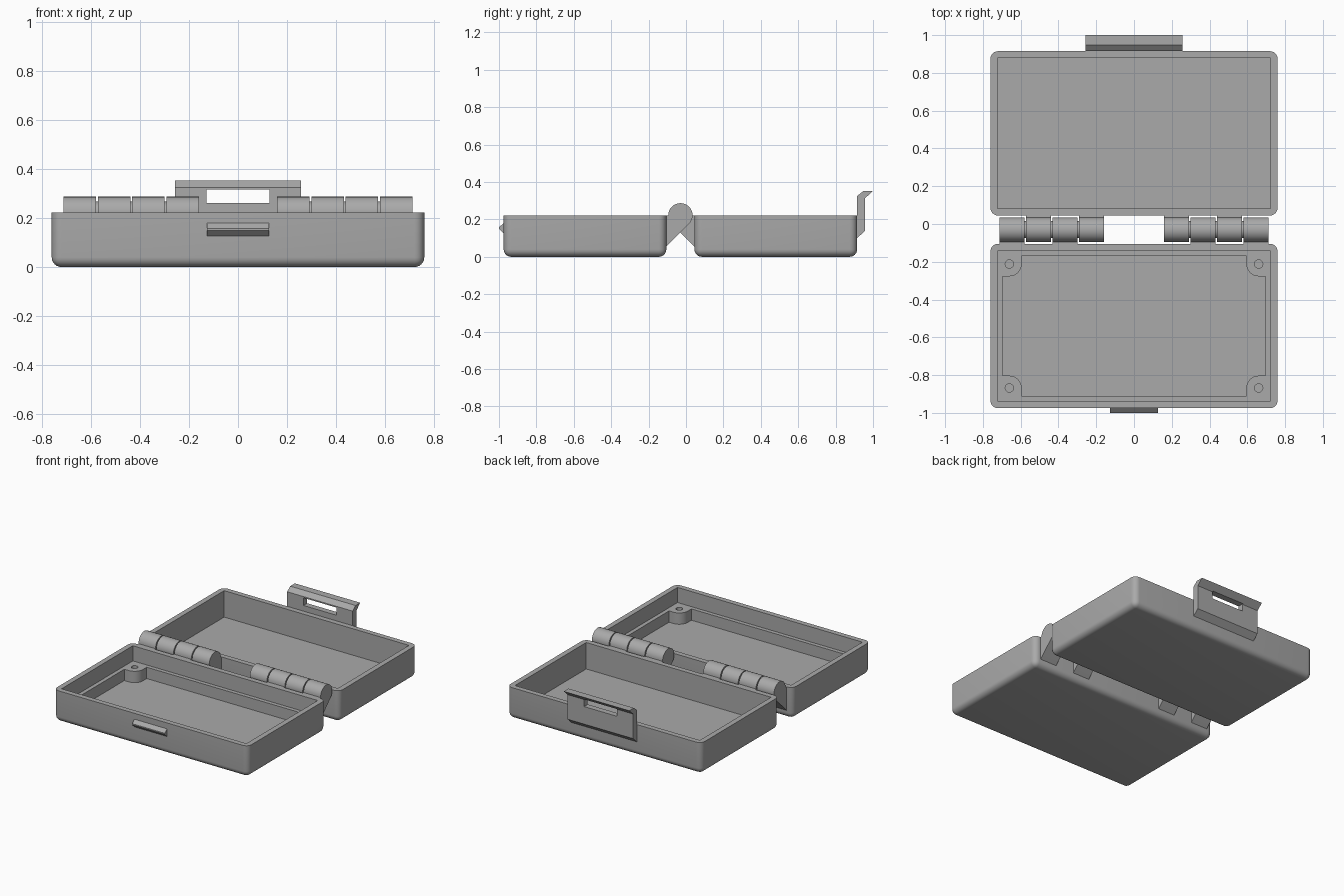
import bpy
import bmesh
from math import sin, cos, radians

cube = bpy.data.objects.get("Cube")
if cube:
    bpy.data.objects.remove(cube, do_unlink=True)

grey = bpy.data.materials.new("grey plastic")
grey.use_nodes = True
colour = (0.40, 0.40, 0.40, 1)
grey.diffuse_color = colour
grey.node_tree.nodes["Principled BSDF"].inputs["Base Color"].default_value = colour

HALF_X, DEPTH, HEIGHT = 0.76, 0.87, 0.222
WALL, FLOOR, LEDGE = 0.037, 0.035, 0.115
HINGE_Y, HINGE_R, HINGE_GAP = -0.03, 0.065, 0.075
BASE_Y = HINGE_Y - HINGE_GAP - DEPTH / 2
LID_Y = HINGE_Y + HINGE_GAP + DEPTH / 2


def finish(name, bm):
    bmesh.ops.recalc_face_normals(bm, faces=bm.faces[:])
    mesh = bpy.data.meshes.new(name)
    bm.to_mesh(mesh)
    bm.free()
    mesh.materials.append(grey)
    obj = bpy.data.objects.new(name, mesh)
    bpy.context.collection.objects.link(obj)
    return obj


def prism(name, points, axis, start, end):
    """Extrude an (x, y) outline along z, or a (y, z) outline along x."""
    bm = bmesh.new()
    place = (lambda a, b: (start, a, b)) if axis == "x" else (lambda a, b: (a, b, start))
    face = bm.faces.new([bm.verts.new(place(a, b)) for a, b in points])
    new = bmesh.ops.extrude_face_region(bm, geom=[face])["geom"]
    shift = (end - start, 0, 0) if axis == "x" else (0, 0, end - start)
    bmesh.ops.translate(bm, vec=shift, verts=[v for v in new if isinstance(v, bmesh.types.BMVert)])
    return finish(name, bm)


def arc(cx, cy, r, first, last, steps):
    angles = [radians(first + (last - first) * i / steps) for i in range(steps + 1)]
    return [(cx + r * cos(t), cy + r * sin(t)) for t in angles]


def rectangle(cy, hx, hy):
    return [(-hx, cy - hy), (hx, cy - hy), (hx, cy + hy), (-hx, cy + hy)]


def cut(obj, cutter):
    mod = obj.modifiers.new("cut", "BOOLEAN")
    mod.operation, mod.solver, mod.object = "DIFFERENCE", "EXACT", cutter
    bpy.context.view_layer.update()
    graph = bpy.context.evaluated_depsgraph_get()
    mesh = bpy.data.meshes.new_from_object(obj.evaluated_get(graph))
    obj.modifiers.clear()
    obj.data = mesh
    bpy.data.objects.remove(cutter, do_unlink=True)


def tray(name, cy):
    """Solid block with rounded upright and bottom edges."""
    obj = prism(name, rectangle(cy, HALF_X, DEPTH / 2), "z", 0, HEIGHT)
    bm = bmesh.new()
    bm.from_mesh(obj.data)
    edges = [e for e in bm.edges if min(v.co.z for v in e.verts) < 0.01]
    bmesh.ops.bevel(bm, geom=edges, offset=0.04, segments=6, profile=0.5, affect="EDGES")
    bm.to_mesh(obj.data)
    bm.free()
    return obj


# Lid with a plain cavity
lid = tray("lid", LID_Y)
inner = (HALF_X - WALL, DEPTH / 2 - WALL)
cut(lid, prism("cavity_cutter", rectangle(LID_Y, *inner), "z", FLOOR, 0.4))

# Base with a gasket ledge and rounded screw posts in the corners
base = tray("base", BASE_Y)
cut(base, prism("ledge_cutter", rectangle(BASE_Y, *inner), "z", LEDGE, 0.4))
lx, ly, post_r = 0.695, 0.37, 0.065
post_x, post_y = 0.66, 0.328
outline = []
for sx, sy in ((1, 1), (-1, 1), (-1, -1), (1, -1)):
    corner = [(lx, post_y - post_r)] + arc(post_x, post_y, post_r, 270, 180, 8) + [(post_x - post_r, ly)]
    corner = [(sx * x, BASE_Y + sy * y) for x, y in corner]
    outline += corner if sx * sy > 0 else corner[::-1]
cut(base, prism("floor_cutter", outline, "z", FLOOR, LEDGE + 0.05))
for sx in (-1, 1):
    for sy in (-1, 1):
        hole = arc(sx * post_x, BASE_Y + sy * post_y, 0.022, 0, 345, 23)
        cut(base, prism("screw_hole_cutter", hole, "z", 0.05, 0.2))

# Hinge knuckles: alternate arms reach the base and the lid
arm = arc(0, 0, HINGE_R, 225, 0, 20) + [(HINGE_GAP + 0.004, 0), (HINGE_GAP + 0.004, -0.171)]
parts = [lid, base]
for side, label in ((1, "left"), (-1, "right")):
    for i in range(4):
        toward = -1 if i % 2 == 0 else 1
        outer = 0.712 - i * 0.14
        points = [(HINGE_Y + toward * u, HEIGHT + w) for u, w in arm]
        parts.append(prism(f"{label}_hinge_knuckle_{i + 1}", points, "x",
                           side * outer, side * (outer - 0.133)))
    pin = arc(HINGE_Y, HEIGHT, 0.045, 0, 345, 23)
    parts.append(prism(f"{label}_hinge_pin", pin, "x", side * 0.2, side * 0.69))

# Latch plate with flared lip and slot
back = LID_Y + DEPTH / 2
latch = prism("latch", [(back - 0.004, 0.1), (back, 0.1), (0.956, 0.138), (0.956, 0.312),
                        (1.0, 0.352), (0.948, 0.352), (back, 0.325), (back, 0.2),
                        (back - 0.004, 0.2)], "x", -0.256, 0.256)
slot = [(0.8, 0.262), (1.1, 0.262), (1.1, 0.316), (0.8, 0.316)]
cut(latch, prism("slot_cutter", slot, "x", -0.128, 0.128))
parts.append(latch)

# Catch ridge on the front wall
front = BASE_Y - DEPTH / 2
parts.append(prism("catch", [(front + 0.004, 0.18), (front, 0.18), (-1.0, 0.158), (-1.0, 0.15),
                             (front, 0.126), (front + 0.004, 0.126)], "x", -0.127, 0.127))

# Smooth the rounded surfaces, keep the edges crisp
bpy.ops.object.select_all(action="DESELECT")
for obj in parts:
    obj.select_set(True)
bpy.context.view_layer.objects.active = base
bpy.ops.object.shade_smooth_by_angle(angle=radians(30))
